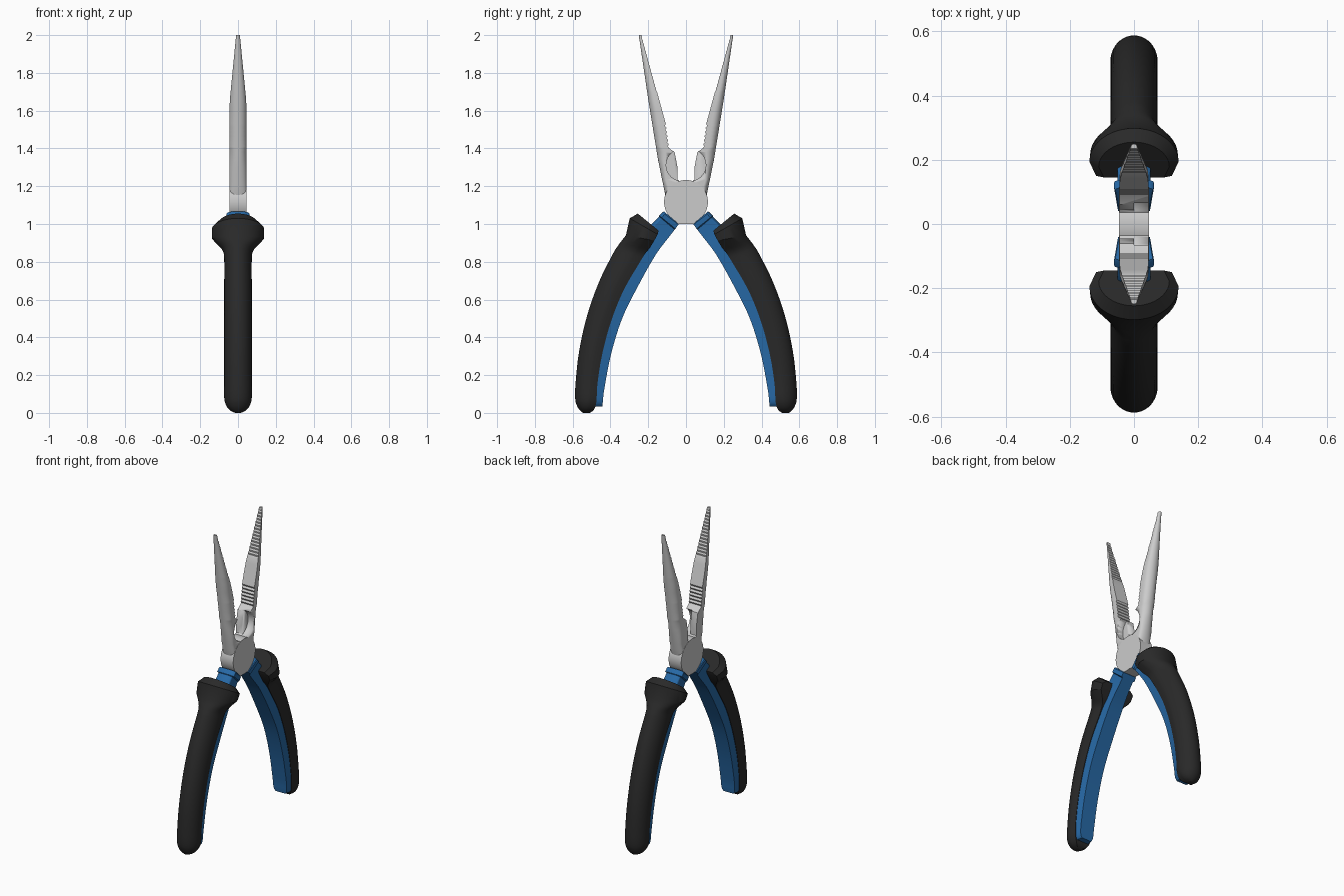
import bpy, bmesh, math

if "Cube" in bpy.data.objects:
    bpy.data.objects.remove(bpy.data.objects["Cube"])


def material(name, rgb):
    m = bpy.data.materials.new(name)
    m.diffuse_color = (*rgb, 1)
    m.use_nodes = True
    m.node_tree.nodes["Principled BSDF"].inputs["Base Color"].default_value = m.diffuse_color
    return m


BLUE = material("blue_plastic", (0.02, 0.14, 0.38))
BLACK = material("black_rubber", (0.022, 0.022, 0.022))


def interp(keys, t):
    """Linear lookup in a list of (t, value) sorted by t."""
    for (a, va), (b, vb) in zip(keys, keys[1:]):
        if t <= b:
            return va + (vb - va) * max(0, t - a) / (b - a)
    return keys[-1][1]


def smooth(rings, n=4):
    """Catmull-Rom resampling of ring parameters."""
    out = []
    for i in range(len(rings) - 1):
        p0, p1, p2 = rings[max(i - 1, 0)], rings[i], rings[i + 1]
        p3 = rings[min(i + 2, len(rings) - 1)]
        for k in range(n):
            t = k / n
            out.append(tuple(
                0.5 * (2 * b + (c - a) * t + (2 * a - 5 * b + 4 * c - d) * t ** 2
                       + (3 * b - a - 3 * c + d) * t ** 3)
                for a, b, c, d in zip(p0, p1, p2, p3)))
    return out + [rings[-1]]


def loft(name, rings, side, base=1.0, arc=16, mat=None, angle=30):
    """Rings are (inner y, inner z, outer y, outer z, half width, straight part).
    Each is a D section: flat inside, straight flanks, rounded outside."""
    bm = bmesh.new()
    loops = []
    for yi, zi, yo, zo, w, s in rings:
        prof = [(base, 0)]
        for k in range(arc + 1):
            a = math.pi * k / arc
            prof.append((math.cos(a), s + (1 - s) * math.sin(a)))
        prof.append((-base, 0))
        loops.append([bm.verts.new((w * x, side * (yi + (yo - yi) * u), zi + (zo - zi) * u))
                      for x, u in prof])
    n = len(loops[0])
    for a, b in zip(loops, loops[1:]):
        for i in range(n):
            j = (i + 1) % n
            bm.faces.new((a[i], a[j], b[j], b[i]))
    bm.faces.new(loops[0])
    bm.faces.new(loops[-1][::-1])
    bmesh.ops.recalc_face_normals(bm, faces=bm.faces)
    me = bpy.data.meshes.new(name)
    bm.to_mesh(me)
    bm.free()
    ob = bpy.data.objects.new(name, me)
    bpy.context.collection.objects.link(ob)
    if mat:
        me.materials.append(mat)
    bpy.ops.object.select_all(action='DESELECT')
    ob.select_set(True)
    bpy.context.view_layer.objects.active = ob
    bpy.ops.object.shade_smooth_by_angle(angle=math.radians(angle))
    return ob


def cylinder(name, r, depth, loc, verts=48):
    bpy.ops.mesh.primitive_cylinder_add(vertices=verts, radius=r, depth=depth,
                                        location=loc, rotation=(0, math.pi / 2, 0))
    ob = bpy.context.object
    ob.name = name
    bpy.ops.object.shade_smooth_by_angle(angle=math.radians(30))
    return ob


# Jaw outline, all as functions of height
INNER = [(1.0, 0), (1.2, 0), (1.235, .045), (1.30, .045), (1.38, .06), (1.40, .088),
         (1.527, .106), (2.0, .235)]
OUTER = [(1.0, .05), (1.03, .07), (1.155, .11), (1.34, .148), (1.66, .2), (2.0, .25)]
WIDTH = [(1.0, .045), (1.64, .045), (2.0, .01)]
STRAIGHT = [(1.0, .9), (1.15, .85), (1.45, .4), (2.0, .3)]
levels = [(z, 0) for z in (1.0, 1.03, 1.155, 1.2, 1.235, 1.30, 1.34, 1.38)]
levels += [(1.40 + .13 * k / 12, .008 * (k % 2)) for k in range(13)]
levels += [(1.60, 0), (1.66, 0)]
levels += [(1.70 + .29 * k / 30, .004 * (k % 2)) for k in range(31)]
levels += [(2.0, 0)]
jaw_rings = [(interp(INNER, z) + cut, z, interp(OUTER, z), z, interp(WIDTH, z),
              interp(STRAIGHT, z)) for z, cut in levels]

# Rubber grip: flared collar, curved body, rounded end
grip_rings = [(.145, .965, .255, 1.055, .11, .3), (.15, .945, .298, 1.03, .139, .3),
              (.168, .912, .318, .94, .137, .3)]
grip_rings += smooth([(.19, .875, .338, .915, .105, .3), (.215, .845, .36, .885, .08, .3),
                      (.243, .80, .388, .84, .073, .3), (.33, .65, .462, .69, .073, .3),
                      (.397, .484, .525, .51, .073, .3), (.444, .31, .566, .325, .073, .3),
                      (.468, .16, .584, .165, .073, .3), (.473, .08, .587, .08, .073, .3),
                      (.478, .04, .578, .04, .063, .35), (.49, .014, .562, .014, .043, .4),
                      (.51, 0, .545, 0, .015, .4)])

# Blue inner sleeve: raised cap at the top, then a strip along the grip
sleeve_rings = [(.043, 1.003, .117, 1.067, .058, .85), (.04, .997, .125, 1.062, .062, .85),
                (.056, .975, .142, 1.045, .062, .85), (.06, .97, .142, 1.04, .051, .85)]
sleeve_rings += smooth([(.095, .925, .19, .99, .052, .85), (.165, .83, .26, .88, .06, .85),
                        (.26, .66, .36, .70, .063, .85), (.34, .495, .43, .52, .063, .85),
                        (.397, .31, .47, .325, .063, .85), (.432, .13, .50, .13, .063, .85),
                        (.44, .06, .50, .06, .06, .85), (.443, .035, .50, .035, .045, .85)])

for side, label in ((1, "back"), (-1, "front")):
    jaw = loft(label + "_jaw", jaw_rings, side, arc=12)
    # Round pocket cut into one half of the jaw thickness
    cutter = cylinder(label + "_pocket_cutter", .085, .1, (.05, side * .02, 1.312))
    cutter.hide_render = True
    cutter.hide_viewport = True
    mod = jaw.modifiers.new("pocket", 'BOOLEAN')
    mod.operation = 'DIFFERENCE'
    mod.solver = 'EXACT'
    mod.object = cutter
    loft(label + "_grip", grip_rings, side, base=.85, arc=20, mat=BLACK)
    loft(label + "_sleeve", sleeve_rings, side, base=.8, arc=10, mat=BLUE)

# Pivot joint
cylinder("pivot_disc", .116, .092, (0, 0, 1.117))
